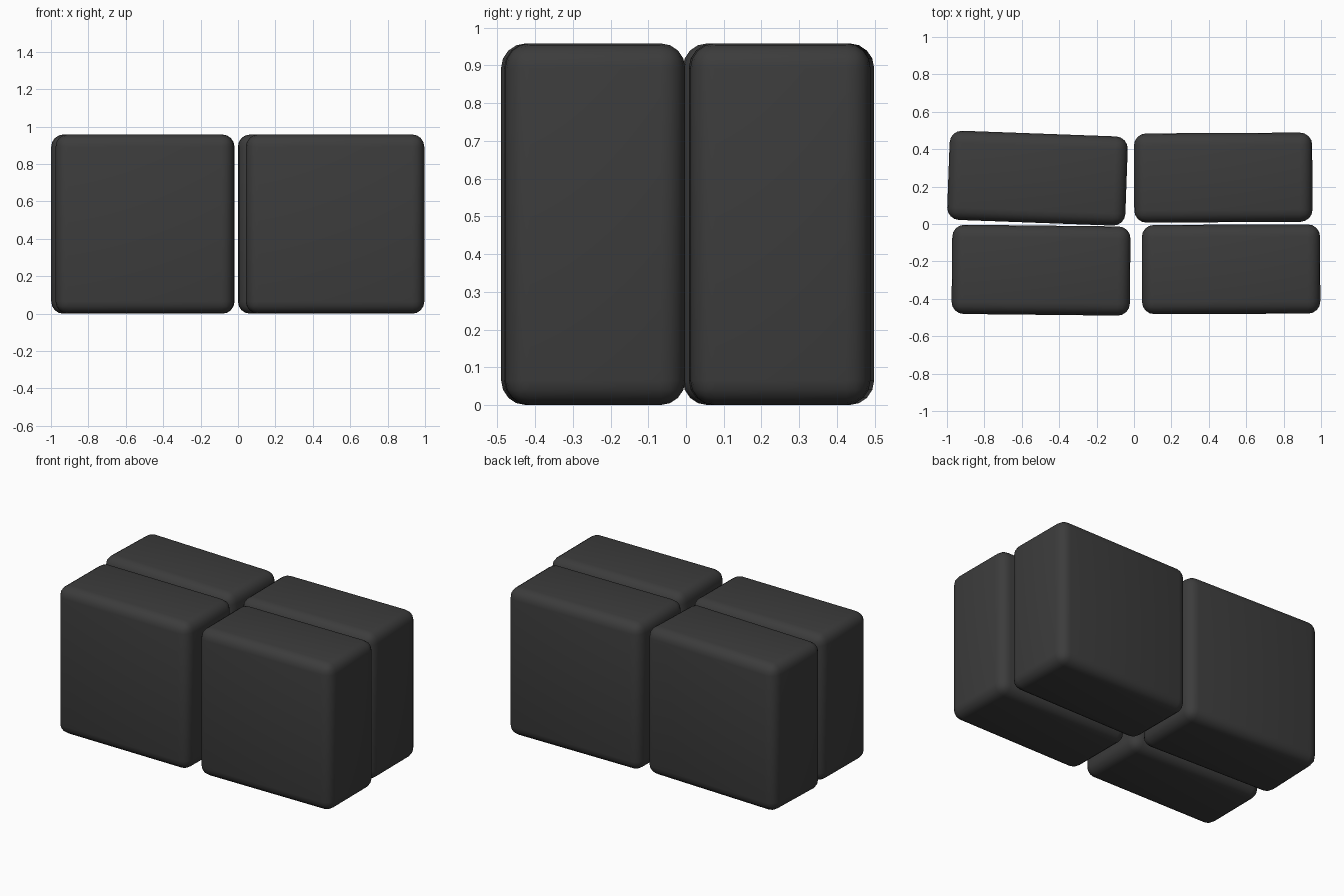
import bpy
from math import radians

if "Cube" in bpy.data.objects:
    bpy.data.objects.remove(bpy.data.objects["Cube"])

WIDTH, DEPTH, HEIGHT = 0.953, 0.477, 0.958

dark = bpy.data.materials.new("dark_grey")
dark.diffuse_color = (0.045, 0.045, 0.045, 1)
dark.use_nodes = True
dark.node_tree.nodes["Principled BSDF"].inputs["Base Color"].default_value = dark.diffuse_color


def rounded_block(name, x, y, turn):
    """Upright block with rounded edges, turned slightly about z."""
    bpy.ops.mesh.primitive_cube_add(size=1, location=(x, y, HEIGHT / 2))
    block = bpy.context.object
    block.name = name
    block.scale = (WIDTH, DEPTH, HEIGHT)
    bpy.ops.object.transform_apply(location=False, rotation=False, scale=True)
    block.rotation_euler.z = radians(turn)
    bevel = block.modifiers.new("rounded_edges", "BEVEL")
    bevel.width = 0.065
    bevel.segments = 4
    block.data.materials.append(dark)
    bpy.ops.object.shade_smooth()
    return block


# Two by two group of loosely placed blocks
rounded_block("back_left_block", -0.516, 0.245, -2.1)
rounded_block("back_right_block", 0.477, 0.248, 0.3)
rounded_block("front_left_block", -0.497, -0.247, -0.6)
rounded_block("front_right_block", 0.519, -0.242, 0.2)
